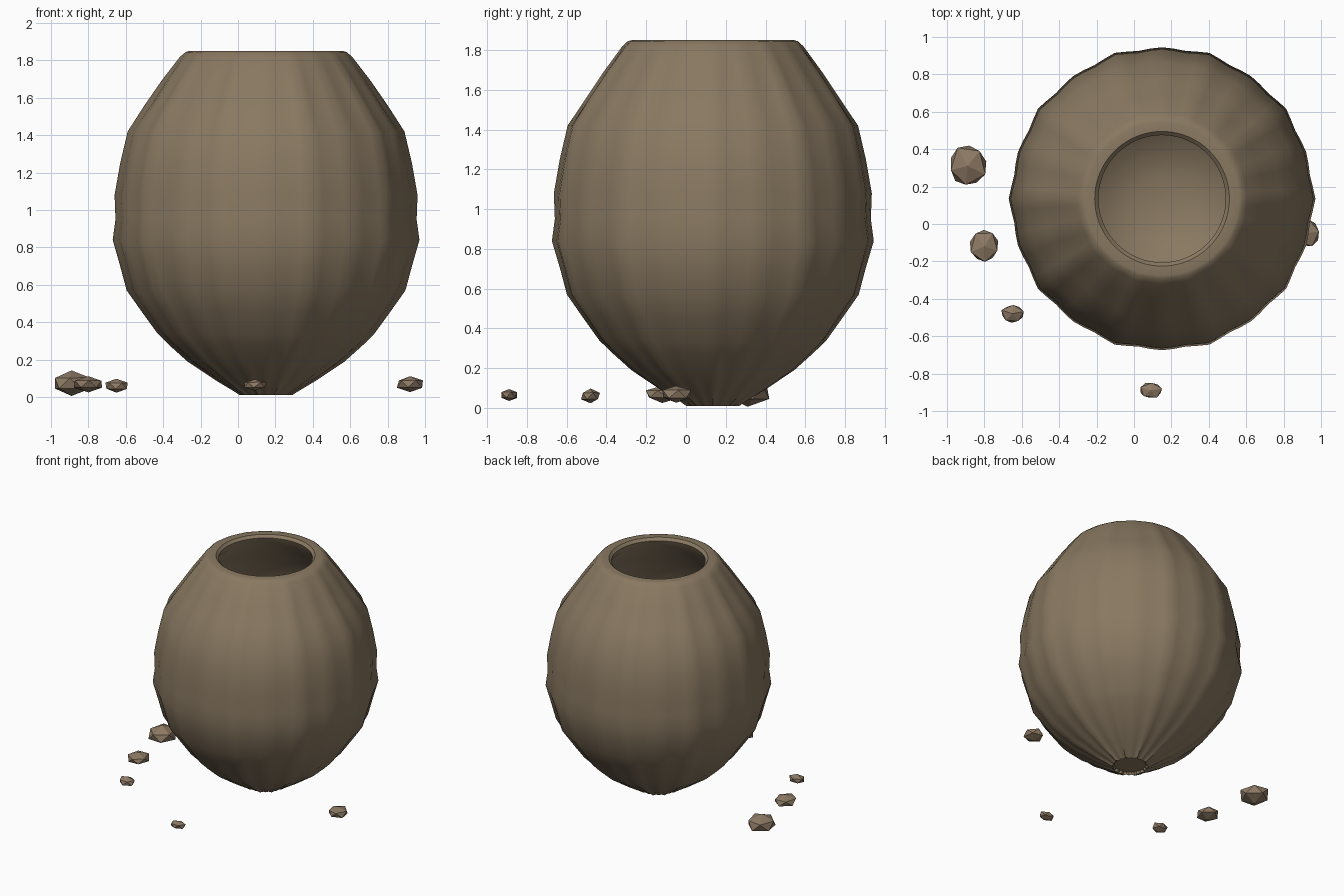
import bpy, bmesh, math, random
from mathutils import Vector

cube = bpy.data.objects.get("Cube")
if cube:
    bpy.data.objects.remove(cube)


def make_material(name, rgb):
    mat = bpy.data.materials.new(name)
    mat.use_nodes = True
    mat.diffuse_color = (*rgb, 1)
    mat.node_tree.nodes["Principled BSDF"].inputs["Base Color"].default_value = (*rgb, 1)
    return mat


def finish(bm, name, mat):
    bmesh.ops.recalc_face_normals(bm, faces=bm.faces)
    mesh = bpy.data.meshes.new(name)
    bm.to_mesh(mesh)
    bm.free()
    obj = bpy.data.objects.new(name, mesh)
    bpy.context.collection.objects.link(obj)
    mesh.materials.append(mat)
    return obj


clay = make_material("brown clay", (0.25, 0.19, 0.12))
stone = make_material("brown stone", (0.27, 0.195, 0.13))

# Pot: outer wall, rim and inner bowl as rings of (radius, height, flute depth)
CENTRE = Vector((0.15, 0.135, 0))
SIDES, RIBS = 80, 10
RINGS = [
    (0.12, 0.03, 0.05), (0.14, 0.01, 0.15), (0.17, 0.03, 0.12), (0.27, 0.09, 0.07),
    (0.42, 0.19, 0.05), (0.52, 0.28, 0.04), (0.58, 0.34, 0.03), (0.66, 0.45, 0.03),
    (0.745, 0.57, 0.03), (0.78, 0.70, 0.03), (0.82, 0.84, 0.025), (0.805, 0.95, 0.025),
    (0.81, 1.08, 0.025), (0.78, 1.25, 0.025), (0.74, 1.42, 0.025), (0.65, 1.56, 0.04),
    (0.56, 1.69, 0.035), (0.46, 1.82, 0.02), (0.43, 1.845, 0.01), (0.41, 1.85, 0),
    (0.36, 1.85, 0), (0.34, 1.83, 0), (0.36, 1.78, 0), (0.5, 1.62, 0), (0.65, 1.4, 0),
    (0.73, 1.08, 0), (0.72, 0.84, 0), (0.63, 0.55, 0), (0.47, 0.32, 0),
    (0.28, 0.17, 0), (0.12, 0.12, 0),
]


def flute(angle):
    # Crisp main ribs with a softer swell between each pair
    t = (angle * RIBS / math.tau) % 1
    d = min(t, 1 - t) * 2
    return d / 0.45 if d < 0.45 else 1 - 0.5 * (d - 0.45) / 0.55


bm = bmesh.new()
rings = []
for radius, z, depth in RINGS:
    ring = []
    for i in range(SIDES):
        a = math.tau * i / SIDES
        r = radius * (1 - depth * flute(a))
        ring.append(bm.verts.new(CENTRE + Vector((r * math.cos(a), r * math.sin(a), z))))
    rings.append(ring)
for low, high in zip(rings, rings[1:]):
    for i in range(SIDES):
        j = (i + 1) % SIDES
        bm.faces.new((low[i], low[j], high[j], high[i]))
bm.faces.new(rings[0][::-1])
bm.faces.new(rings[-1])
pot = finish(bm, "pot", clay)
bpy.context.view_layer.objects.active = pot
pot.select_set(True)
bpy.ops.object.shade_smooth_by_angle(angle=math.radians(35))
pot.select_set(False)


# Scattered pebbles: faceted, flattened lumps
def pebble(name, place, size, seed):
    rng = random.Random(seed)
    bm = bmesh.new()
    bmesh.ops.create_icosphere(bm, subdivisions=1, radius=1)
    turn = rng.uniform(0, math.tau)
    for v in bm.verts:
        x, y, z = v.co * rng.uniform(0.92, 1.08)
        x, y = (x * math.cos(turn) - y * math.sin(turn),
                x * math.sin(turn) + y * math.cos(turn))
        v.co = Vector(place) + Vector((x * size[0], y * size[1], z * size[2]))
    finish(bm, name, stone)


PEBBLES = [
    ((-0.89, 0.31, 0.075), (0.11, 0.12, 0.065)),
    ((-0.80, -0.12, 0.07), (0.085, 0.095, 0.042)),
    ((-0.65, -0.48, 0.06), (0.066, 0.053, 0.036)),
    ((0.09, -0.89, 0.065), (0.066, 0.047, 0.032)),
    ((0.92, -0.05, 0.07), (0.076, 0.08, 0.042)),
]
for n, (place, size) in enumerate(PEBBLES, 1):
    pebble(f"pebble_{n}", place, size, n)
